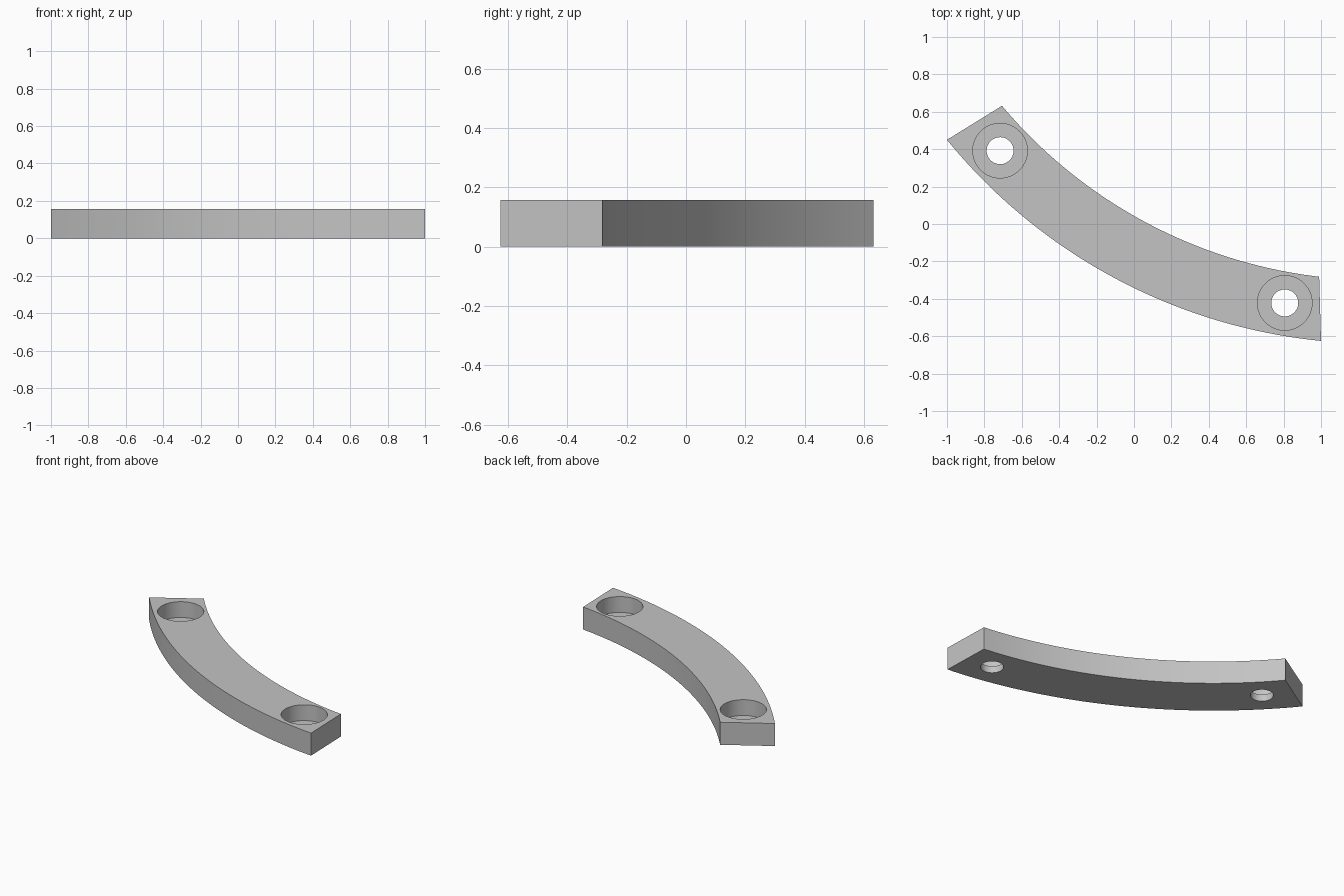
import bpy
import bmesh
from math import atan2, cos, sin, hypot
from mathutils import Matrix

default_cube = bpy.data.objects.get("Cube")
if default_cube:
    bpy.data.objects.remove(default_cube, do_unlink=True)

HEIGHT = 0.157
FLOOR = 0.047            # floor of the counterbores
CENTRE = (1.294, 2.316)  # shared centre of both arcs
STEPS = 48

grey = bpy.data.materials.new("grey")
grey.use_nodes = True
COLOUR = (0.55, 0.55, 0.55, 1)
grey.diffuse_color = COLOUR
grey.node_tree.nodes["Principled BSDF"].inputs["Base Color"].default_value = COLOUR


def make_object(name, bm):
    bmesh.ops.recalc_face_normals(bm, faces=bm.faces)
    mesh = bpy.data.meshes.new(name)
    bm.to_mesh(mesh)
    bm.free()
    mesh.materials.append(grey)
    obj = bpy.data.objects.new(name, mesh)
    bpy.context.collection.objects.link(obj)
    return obj


def arc(start, end):
    """Points on an arc about CENTRE from one corner to another."""
    (a0, r0), (a1, r1) = [
        (atan2(y - CENTRE[1], x - CENTRE[0]), hypot(x - CENTRE[0], y - CENTRE[1]))
        for x, y in (start, end)]
    points = []
    for i in range(STEPS + 1):
        t = i / STEPS
        a, r = a0 + (a1 - a0) * t, r0 + (r1 - r0) * t
        points.append((CENTRE[0] + r * cos(a), CENTRE[1] + r * sin(a)))
    return points


def cutter(name, x, y, radius, bottom, top):
    bm = bmesh.new()
    bmesh.ops.create_cone(
        bm, cap_ends=True, segments=64, radius1=radius, radius2=radius,
        depth=top - bottom,
        matrix=Matrix.Translation((x, y, (top + bottom) / 2)))
    obj = make_object(name, bm)
    obj.hide_render = True
    return obj


# Curved bar: outer arc out, inner arc back, extruded upwards
outline = arc((-1, 0.45), (1, -0.625)) + arc((0.99, -0.282), (-0.706, 0.632))
bm = bmesh.new()
base = bm.faces.new([bm.verts.new((x, y, 0)) for x, y in outline])
raised = bmesh.ops.extrude_face_region(bm, geom=[base], use_keep_orig=True)
bmesh.ops.translate(
    bm, vec=(0, 0, HEIGHT),
    verts=[v for v in raised["geom"] if isinstance(v, bmesh.types.BMVert)])
bar = make_object("curved_bar", bm)

# Counterbored bolt hole near each end
bpy.context.view_layer.objects.active = bar
for x, y in ((-0.716, 0.392), (0.806, -0.422)):
    for name, radius, bottom in (("counterbore", 0.146, FLOOR), ("bolt_hole", 0.072, -0.1)):
        tool = cutter(name, x, y, radius, bottom, HEIGHT + 0.1)
        cut = bar.modifiers.new(name, "BOOLEAN")
        cut.operation = "DIFFERENCE"
        cut.solver = "EXACT"
        cut.object = tool
        bpy.ops.object.modifier_apply(modifier=cut.name)
        bpy.data.objects.remove(tool, do_unlink=True)

# Smooth walls, sharp rims
bpy.ops.object.select_all(action="DESELECT")
bar.select_set(True)
bpy.ops.object.shade_smooth_by_angle(angle=0.5)
